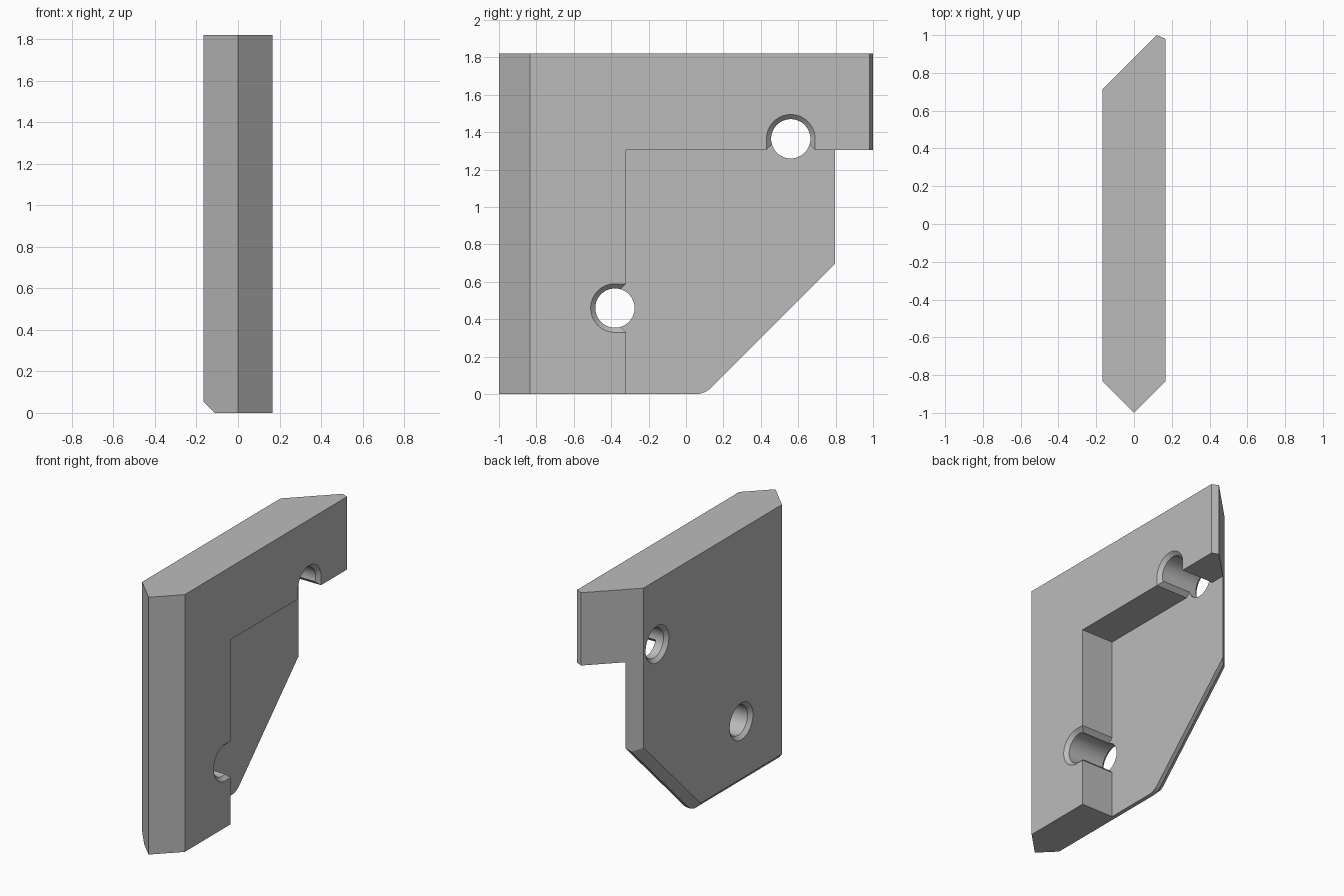
import bpy, bmesh
from math import sin, cos, pi, radians

cube = bpy.data.objects.get("Cube")
if cube:
    bpy.data.objects.remove(cube, do_unlink=True)

HALF, TOP = 0.167, 1.82           # half thickness and height of the plate
CHAMFER, ROUND = 0.055, 0.12      # lower edge chamfer, corner radius
BORE, SINK = 0.105, 0.025         # bolt hole radius, countersink size
FLOOR, WALL_Y, WALL_Z = -0.083, -0.32, 1.305   # pocket limits
HOLES = [(WALL_Y - 0.06, 0.46, 0), (0.56, WALL_Z + 0.06, -pi / 2)]


def loft(name, rings):
    """Closed solid through rings of equal point count."""
    bm = bmesh.new()
    loops = [[bm.verts.new(p) for p in ring] for ring in rings]
    for a, b in zip(loops, loops[1:]):
        for i in range(len(a)):
            j = (i + 1) % len(a)
            bm.faces.new((a[i], a[j], b[j], b[i]))
    bm.faces.new(loops[0])
    bm.faces.new(loops[-1])
    bmesh.ops.recalc_face_normals(bm, faces=bm.faces)
    mesh = bpy.data.meshes.new(name)
    bm.to_mesh(mesh)
    bm.free()
    obj = bpy.data.objects.new(name, mesh)
    bpy.context.collection.objects.link(obj)
    return obj


def combine(target, tool, operation):
    """Apply a boolean and remove its helper."""
    tool.hide_render = True
    mod = target.modifiers.new("cut", 'BOOLEAN')
    mod.object, mod.operation, mod.solver = tool, operation, 'EXACT'
    bpy.context.view_layer.objects.active = target
    bpy.ops.object.modifier_apply(modifier=mod.name)
    bpy.data.objects.remove(tool, do_unlink=True)


def side_profile(x, inset):
    """Side outline with a rounded lower corner, inset along the lower edges."""
    r = ROUND - inset
    pts = [(-1.3, inset)]
    for i in range(13):
        a = radians(45) * i / 12
        pts.append((0.05 + r * sin(a), ROUND - r * cos(a)))
    y, z = pts[-1]
    pts += [(1.3, z + 1.3 - y), (1.3, 2.0), (-1.3, 2.0)]
    return [(x, y, z) for y, z in pts]


def circle(x, y, z, r, n=64):
    return [(x, y + r * cos(2 * pi * i / n), z + r * sin(2 * pi * i / n)) for i in range(n)]


def slot(x, y, z, r, turn, n=32):
    """Half circle with straight sides running towards the pocket."""
    pts = [(0.12, -r)]
    pts += [(r * cos(a), r * sin(a)) for a in (-pi / 2 - pi * i / n for i in range(n + 1))]
    pts += [(0.12, r)]
    c, s = cos(turn), sin(turn)
    return [(x, y + u * c - v * s, z + u * s + v * c) for u, v in pts]


# Plate: chamfered side profile trimmed by the pointed plan outline
plate = loft("bracket_plate", [side_profile(-HALF - 0.04, CHAMFER + 0.04),
                               side_profile(CHAMFER - HALF, 0),
                               side_profile(0.3, 0)])
plan = [(0, -1), (HALF, -0.833), (HALF, 0.98), (0.12, 1), (-HALF, 0.713), (-HALF, -0.833)]
combine(plate, loft("plan_trim", [[(x, y, z) for x, y in plan] for z in (-0.2, TOP)]), 'INTERSECT')

# Pocket on one side, with bevelled throats where the holes break through its walls
(ya, za, _), (yb, zb, _) = HOLES
wall = [(WALL_Y, -0.3)]
wall += [(WALL_Y - d, za + k) for d, k in ((0, -0.13), (0.03, -0.1), (0.03, 0.1), (0, 0.13))]
wall += [(WALL_Y, WALL_Z)]
wall += [(yb + k, WALL_Z + d) for d, k in ((0, -0.13), (0.03, -0.1), (0.03, 0.1), (0, 0.13))]
wall += [(1.4, WALL_Z), (1.4, -0.3)]
combine(plate, loft("pocket", [[(x, y, z) for y, z in wall] for x in (FLOOR, 0.4)]), 'DIFFERENCE')

# Bolt holes, countersunk on both faces
for y, z, turn in HOLES:
    bore = loft("bore", [circle(-HALF - 0.04, y, z, BORE + SINK + 0.04),
                         circle(SINK - HALF, y, z, BORE),
                         circle(0.4, y, z, BORE)])
    combine(plate, bore, 'DIFFERENCE')
    sink = loft("sink", [slot(HALF - SINK - 0.02, y, z, BORE - 0.02, turn),
                         slot(HALF + 0.04, y, z, BORE + SINK + 0.04, turn)])
    combine(plate, sink, 'DIFFERENCE')

# Single plain grey
grey = bpy.data.materials.new("plain_grey")
grey.use_nodes = True
colour = (0.5, 0.5, 0.5, 1)
grey.diffuse_color = colour
grey.node_tree.nodes["Principled BSDF"].inputs["Base Color"].default_value = colour
plate.data.materials.clear()
plate.data.materials.append(grey)

bpy.ops.object.select_all(action='DESELECT')
plate.select_set(True)
bpy.context.view_layer.objects.active = plate
bpy.ops.object.shade_smooth_by_angle(angle=radians(20))
